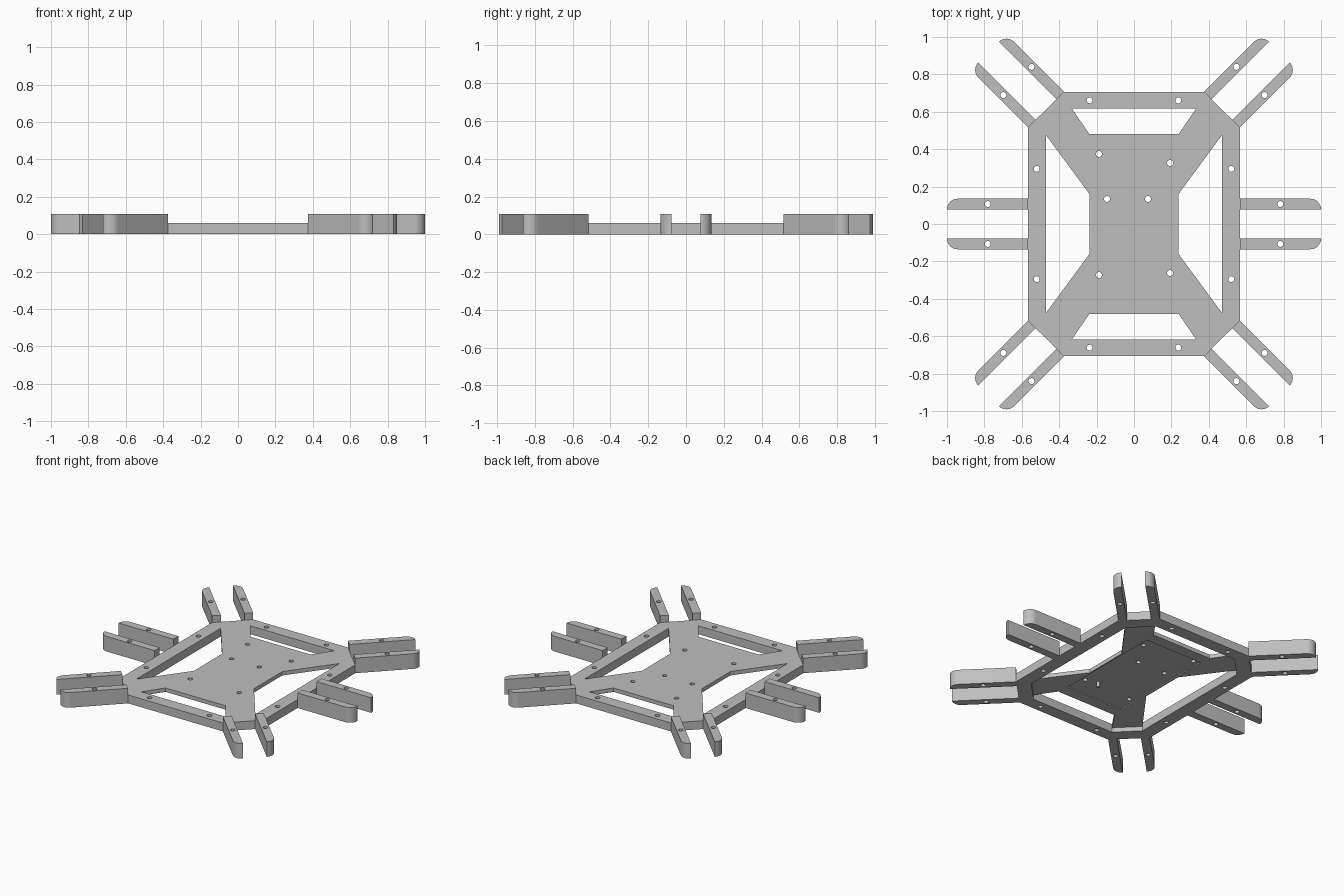
import bpy, bmesh, math
from mathutils import Matrix, Vector

cube = bpy.data.objects.get("Cube")
if cube:
    bpy.data.objects.remove(cube)

grey = bpy.data.materials.new("mid_grey")
grey.use_nodes = True
grey.diffuse_color = (0.52, 0.52, 0.52, 1)
grey.node_tree.nodes["Principled BSDF"].inputs["Base Color"].default_value = grey.diffuse_color

HOLE = 0.016


def circle(x, y, r=HOLE, n=20):
    return [(x + r * math.cos(math.tau * i / n), y + r * math.sin(math.tau * i / n))
            for i in range(n)]


def mirrored(points):
    """Closed outline symmetric in x and y from its first-quadrant points."""
    q = list(points)
    back = q[::-1]
    return (q + [(x, -y) for x, y in back] + [(-x, -y) for x, y in q]
            + [(-x, y) for x, y in back])


def slab(name, loops, z0, z1, matrix=Matrix()):
    """Extrude an outline with holes between two heights."""
    curve = bpy.data.curves.new(name, "CURVE")
    curve.dimensions = "2D"
    curve.fill_mode = "BOTH"
    curve.extrude = (z1 - z0) / 2
    for loop in loops:
        spline = curve.splines.new("POLY")
        spline.points.add(len(loop) - 1)
        for p, (x, y) in zip(spline.points, loop):
            p.co = (x, y, 0, 1)
        spline.use_cyclic_u = True
    temp = bpy.data.objects.new(name + "_outline", curve)
    bpy.context.collection.objects.link(temp)
    deps = bpy.context.evaluated_depsgraph_get()
    mesh = bpy.data.meshes.new_from_object(temp.evaluated_get(deps))
    bpy.data.objects.remove(temp)
    bpy.data.curves.remove(curve)

    bm = bmesh.new()
    bm.from_mesh(mesh)
    bmesh.ops.remove_doubles(bm, verts=bm.verts, dist=1e-5)
    bmesh.ops.recalc_face_normals(bm, faces=bm.faces)
    bm.transform(matrix @ Matrix.Translation((0, 0, (z0 + z1) / 2)))
    bm.to_mesh(mesh)
    bm.free()
    mesh.name = name
    mesh.materials.clear()
    mesh.materials.append(grey)
    ob = bpy.data.objects.new(name, mesh)
    bpy.context.collection.objects.link(ob)
    bpy.ops.object.select_all(action="DESELECT")
    ob.select_set(True)
    bpy.context.view_layer.objects.active = ob
    bpy.ops.object.shade_smooth_by_angle(angle=math.radians(30))
    return ob


# Outer frame: octagonal ring with mounting holes
outer = mirrored([(0.375, 0.707), (0.566, 0.517)])
inner = [(0.332, 0.617), (0.471, 0.476)]
frame_holes = [circle(sx * x, sy * y) for x, y in [(0.237, 0.661), (0.52, 0.295)]
               for sx in (1, -1) for sy in (1, -1)]
slab("outer_frame", [outer, mirrored(inner)] + frame_holes, 0, 0.06)

# Centre plate: waisted cross, raised off the ground, top flush with the frame
cross = [(0.238, 0.48)] + inner + [(0.238, 0.16)]
plate_holes = [circle(x, y) for x, y in
               [(-0.187, 0.374), (0.193, 0.326), (-0.144, 0.134),
                (0.075, 0.134), (-0.187, -0.273), (0.193, -0.262)]]
slab("centre_plate", [mirrored(cross)] + plate_holes, 0.04, 0.06)

# Lower skin of the plate, open in the middle to leave a shallow board recess
slab("recess_rim", [mirrored(cross), mirrored([(0.228, 0.4)])], 0.032, 0.04)

# Small locating pin under the plate
slab("locating_pin", [circle(0.11, -0.23, 0.011)], 0, 0.04)

# Leg brackets: paired prongs with a rounded outer tip, local +x points outwards
LENGTH, V0, V1 = 0.434, 0.078, 0.135
R = V1 - V0
tip = [(LENGTH - R + R * math.cos(a), V0 + R * math.sin(a))
       for a in (math.pi / 2 * i / 10 for i in range(11))]
prong = [(0, V0)] + tip + [(0, V1)]
mounts = {
    "left": (0.566, 0, 0), "right": (-0.566, 0, 180),
    "back_left": (0.4705, 0.612, 45), "back_right": (-0.4705, 0.612, 135),
    "front_right": (-0.4705, -0.612, 225), "front_left": (0.4705, -0.612, 315),
}
for side, (x, y, angle) in mounts.items():
    place = Matrix.Translation(Vector((x, y, 0))) @ Matrix.Rotation(math.radians(angle), 4, "Z")
    for label, s in (("a", 1), ("b", -1)):
        outline = [(u, s * v) for u, v in prong]
        hole = circle(0.216, s * (V0 + V1) / 2)
        slab(f"{side}_leg_prong_{label}", [outline, hole], 0, 0.108, place)
